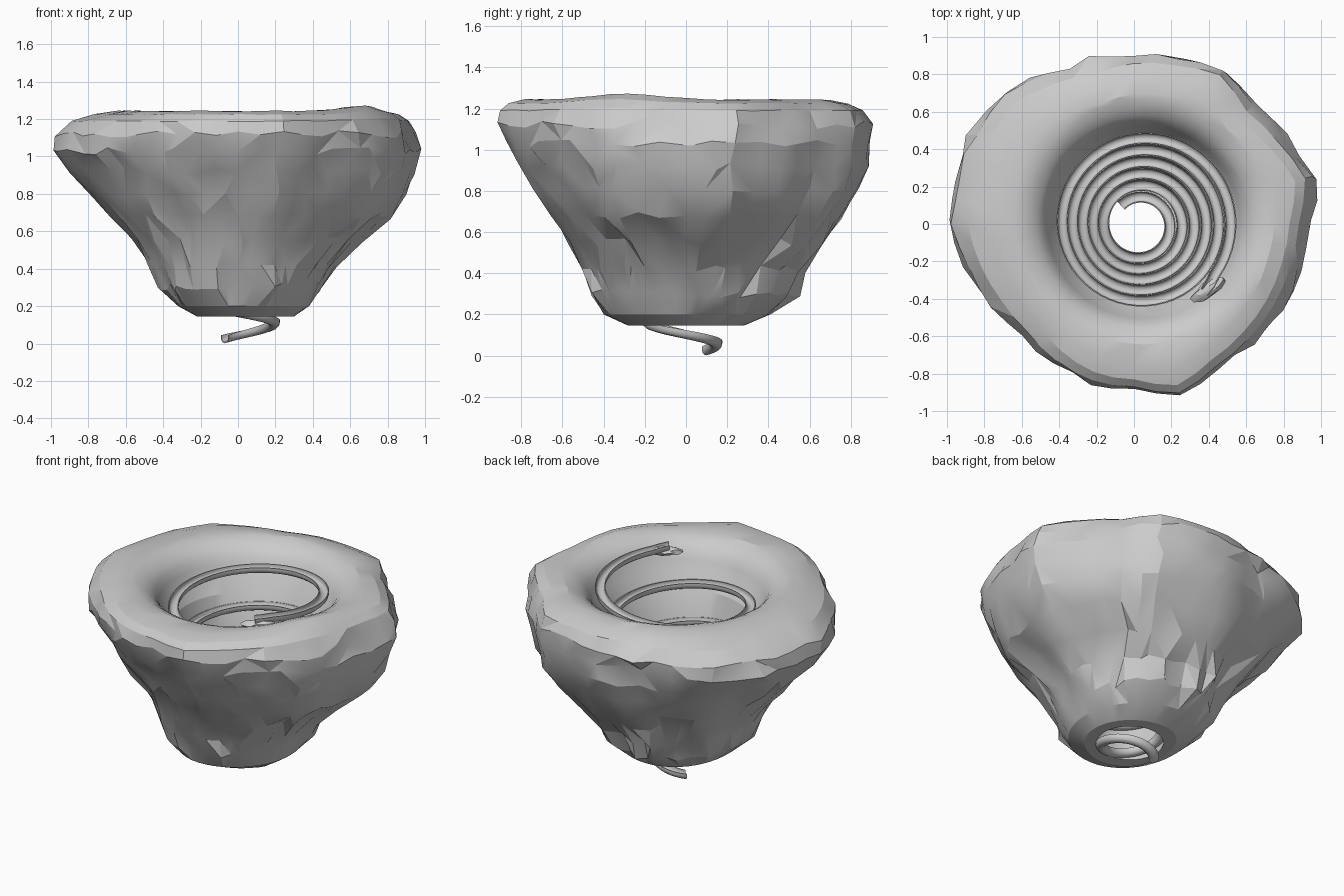
import bpy, bmesh, math, random
from mathutils import Vector, noise

if "Cube" in bpy.data.objects:
    bpy.data.objects.remove(bpy.data.objects["Cube"])

random.seed(11)
TAU = math.tau
SEG = 48
START = 133                 # spiral start angle, degrees
TURNS = 5.47
Z0, Z1 = 0.03, 1.215        # spiral start and end heights


def track_radius(z):
    return 0.142 + 0.328 * (z - Z0) / (Z1 - Z0)


def axis_point(a, r, z):
    # funnel axis leans slightly toward +x and +y
    f = z / 1.15
    return Vector((.026 + .026 * f + r * math.cos(a), -.005 + .015 * f + r * math.sin(a), z))


def make_object(name, bm, angle):
    bmesh.ops.recalc_face_normals(bm, faces=bm.faces[:])
    me = bpy.data.meshes.new(name)
    bm.to_mesh(me)
    bm.free()
    ob = bpy.data.objects.new(name, me)
    bpy.context.collection.objects.link(ob)
    bpy.ops.object.select_all(action='DESELECT')
    bpy.context.view_layer.objects.active = ob
    ob.select_set(True)
    bpy.ops.object.shade_smooth_by_angle(angle=math.radians(angle))
    return ob


# Outer silhouette radii toward right, back, left and front at each height
LEVELS = [.145, .2, .3, .42, .55, .68, .8, .92, 1.03, 1.12, 1.19, 1.225, 1.243]
SIDES = [
    [.30, .38, .45, .52, .65, .82, .90, .94, .96, .93, .89, .84, .76],
    [.28, .41, .52, .57, .65, .75, .82, .86, .88, .89, .84, .77, .68],
    [.22, .32, .42, .48, .56, .68, .78, .89, .99, .97, .88, .76, .65],
    [.28, .40, .46, .51, .57, .64, .72, .79, .86, .90, .88, .84, .76]]
# Plan outline every 15 degrees, counter-clockwise from +x
OUTLINE = [.95, 1.02, .95, .91, .98, .93, .91, .88, .93, .99, .99, .98,
           1.0, .95, .90, .87, .88, .89, .89, .96, .91, .91, .92, .93]


def blend(a, vals):
    q = (a % TAU) / (TAU / 4)
    i = int(q) % 4
    w = math.sin((q - int(q)) * TAU / 4) ** 2
    return vals[i] * (1 - w) + vals[(i + 1) % 4] * w


def outline(a):
    q = (a % TAU) / TAU * 24
    i = int(q) % 24
    f = q - int(q)
    return OUTLINE[i] * (1 - f) + OUTLINE[(i + 1) % 24] * f


MAXES = [max(s) for s in SIDES]


def rock_point(a, k):
    z = LEVELS[k]
    if 1 < k < 9:
        a += random.uniform(-.04, .04)
    r = blend(a, [s[k] for s in SIDES])
    w = min(1, max(0, (z - .35) / .6))
    r *= 1 + w * (outline(a) / blend(a, MAXES) - 1)
    if 1 < k < 10:
        r += .03 * noise.noise(Vector((math.cos(a) * 4, math.sin(a) * 4, z * 3)))
        r += random.uniform(-.016, .008)
        if random.random() < .04:
            r += .03
        z += random.uniform(-.02, .02)
    return Vector((r * math.cos(a), r * math.sin(a), z))


# Rocky funnel body: outer skin, rounded rim, then the inner wall
bm = bmesh.new()
rings = []
for k in range(len(LEVELS)):
    rings.append([bm.verts.new(rock_point(TAU * i / SEG, k)) for i in range(SEG)])
inner = [(.655, 1.238), (.61, 1.222), (.57, 1.197), (.54, 1.165), (.515, 1.12), (.49, 1.06)]
inner += [(track_radius(z) + .024, z) for z in (.97, .75, .55, .35, .145)]
for r, z in inner:
    rings.append([bm.verts.new(axis_point(TAU * i / SEG, r, z)) for i in range(SEG)])
# gentle bump on the rim beside the track entrance
for ring in rings[10:18]:
    for v in ring:
        d = (v.co.xy - Vector((.6, -.28))).length
        v.co.z += .03 * math.exp(-(d / .25) ** 2) + random.uniform(-.003, .003)
for k in range(len(rings)):
    a, b = rings[k], rings[(k + 1) % len(rings)]
    for i in range(SEG):
        j = (i + 1) % SEG
        if 0 < k < 10:
            if random.random() < .5:
                tris = ((a[i], a[j], b[j]), (a[i], b[j], b[i]))
            else:
                tris = ((a[i], a[j], b[i]), (a[j], b[j], b[i]))
            for t in tris:
                bm.faces.new(t)
        else:
            bm.faces.new((a[i], a[j], b[j], b[i]))
make_object("rock_funnel", bm, 20)

# Spiral track: U-shaped gutter swept along a widening helix
section = [(-.031, .014)]
section += [(.031 * math.cos(t), .029 * math.sin(t))
            for t in [math.pi + math.pi * i / 6 for i in range(7)]]
section += [(.031, .014), (.025, .014)]
section += [(.025 * math.cos(t), .022 * math.sin(t))
            for t in [-math.pi * i / 6 for i in range(7)]]
section += [(-.025, .014)]

bm = bmesh.new()
prev = None
N = 300
EXTRA = 2                   # short flared entrance at the top
for s in range(N + EXTRA + 1):
    t = s / N
    a = math.radians(START) - t * TURNS * TAU
    z = Z0 + (Z1 - Z0) * t
    r = track_radius(z)
    if s > N:
        r += .012 * (s - N)
    ring = [bm.verts.new(axis_point(a, r + u, z) + Vector((0, 0, v))) for u, v in section]
    if prev:
        for i in range(len(ring)):
            j = (i + 1) % len(ring)
            bm.faces.new((prev[i], prev[j], ring[j], ring[i]))
    else:
        bm.faces.new(ring)
    prev = ring
bm.faces.new(prev)
make_object("spiral_track", bm, 35)

# Entrance lip: flat chipped stone at the top end of the track
bm = bmesh.new()
res = bmesh.ops.create_icosphere(bm, subdivisions=2, radius=1)
for v in res["verts"]:
    k = random.uniform(.85, 1.1)
    v.co = Vector((.40 + v.co.x * .09 * k + v.co.y * .03, -.35 + v.co.y * .06 * k + v.co.x * .03,
                   1.19 + v.co.z * .03 * k))
make_object("entrance_lip", bm, 20)
